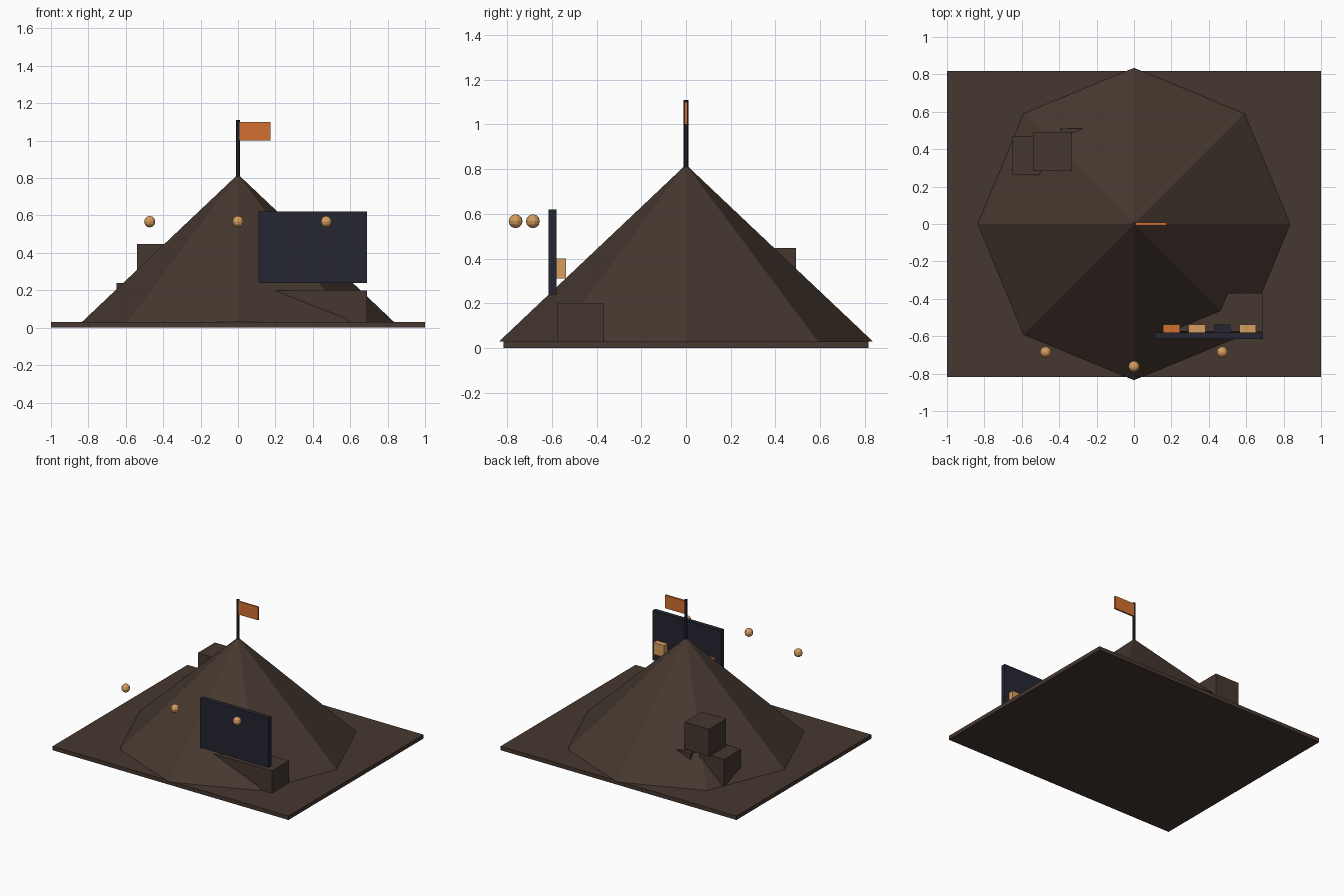
import bpy
import math

old = bpy.data.objects.get("Cube")
if old:
    bpy.data.objects.remove(old, do_unlink=True)


def material(name, rgb):
    m = bpy.data.materials.new(name)
    m.use_nodes = True
    colour = (*rgb, 1.0)
    m.diffuse_color = colour
    m.node_tree.nodes["Principled BSDF"].inputs["Base Color"].default_value = colour
    return m


brown = material("earth brown", (0.061, 0.039, 0.029))
navy = material("dark navy", (0.018, 0.019, 0.031))
orange = material("burnt orange", (0.65, 0.16, 0.03))
tan = material("warm tan", (0.67, 0.34, 0.115))


def finish(name, mat):
    ob = bpy.context.object
    ob.name = name
    ob.data.materials.append(mat)
    return ob


def box(name, mat, x, y, z):
    """Box given by its (low, high) range on each axis."""
    ranges = (x, y, z)
    bpy.ops.mesh.primitive_cube_add(size=1, location=[(a + b) / 2 for a, b in ranges])
    ob = finish(name, mat)
    ob.scale = [b - a for a, b in ranges]
    bpy.ops.object.transform_apply(location=False, rotation=False, scale=True)
    return ob


# Ground slab and eight-sided mound
ground = 0.03
peak = 0.82
box("ground_slab", brown, (-1, 1), (-0.817, 0.817), (0, ground))
bpy.ops.mesh.primitive_cone_add(vertices=8, radius1=0.835, radius2=0, depth=peak - ground,
                                location=(0, 0, (peak + ground) / 2))
finish("mound", brown)

# Flag on the peak
bpy.ops.mesh.primitive_cylinder_add(vertices=8, radius=0.011, depth=0.33, location=(0, 0, 0.945))
finish("flag_pole", navy)
box("flag", orange, (0.008, 0.175), (-0.007, 0.007), (1.0, 1.1))

# Stall: counter, board and goods behind the board
box("counter", brown, (0.11, 0.69), (-0.575, -0.37), (ground, 0.2))
box("board", navy, (0.11, 0.69), (-0.615, -0.58), (0.24, 0.62))
for i, mat in enumerate((orange, tan, navy, tan)):
    cx = 0.2 + i * 0.136
    box(f"goods_{i + 1}", mat, (cx - 0.045, cx + 0.045), (-0.58, -0.537), (0.31, 0.4))

# Stack of three crates at the back
for name, x, y, z in (("crate_right", -0.65, 0.262, ground),
                      ("crate_left", -0.395, 0.303, 0.022),
                      ("crate_top", -0.54, 0.284, 0.24)):
    s = 0.208
    box(name, brown, (x, x + s), (y, y + s), (z, z + s))

# Hanging lanterns
for name, x, y in (("lantern_right", -0.472, -0.685),
                   ("lantern_middle", 0, -0.762),
                   ("lantern_left", 0.472, -0.685)):
    bpy.ops.mesh.primitive_uv_sphere_add(segments=10, ring_count=6, radius=0.031,
                                         location=(x, y, 0.567))
    finish(name, tan)
